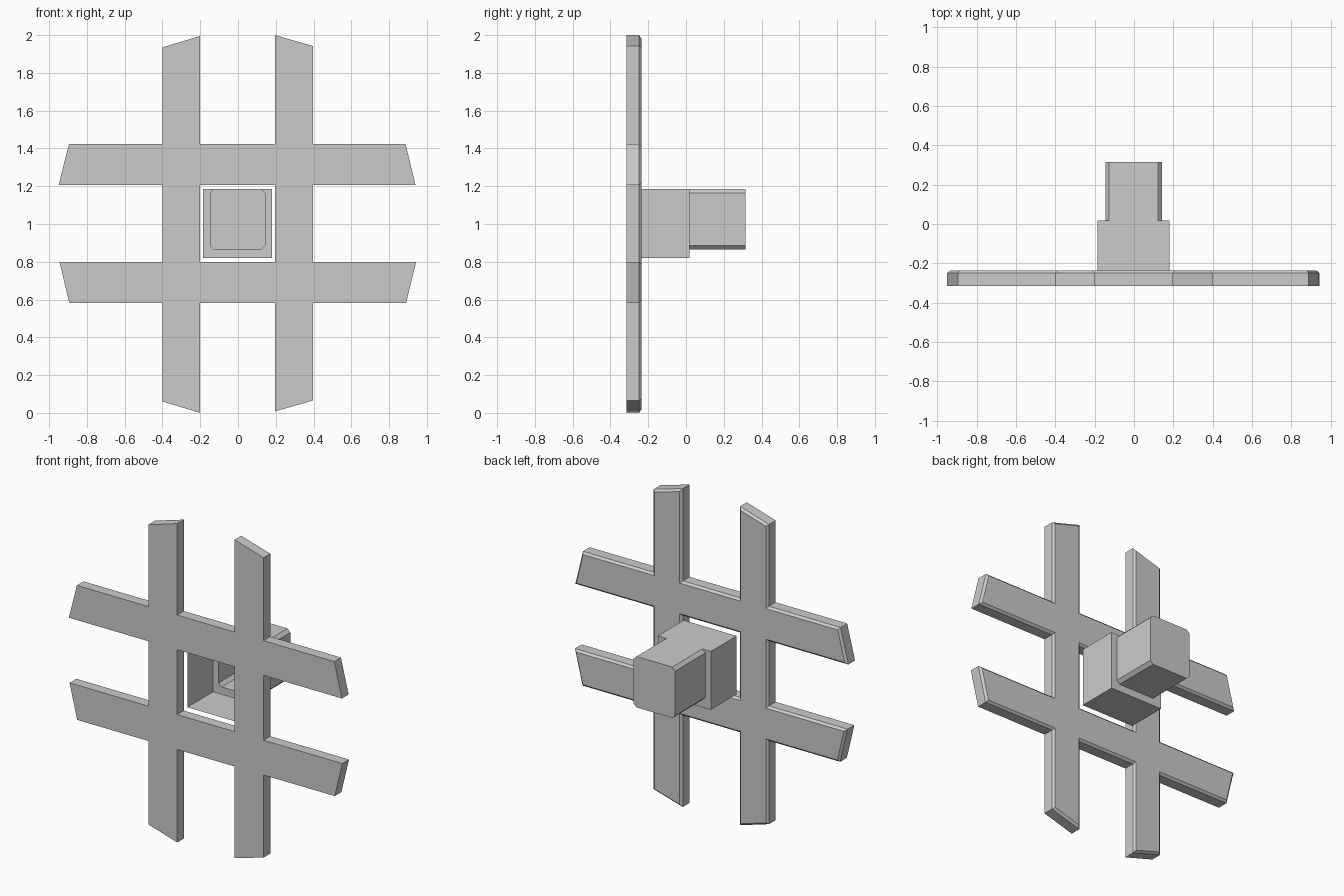
import bpy, bmesh

if "Cube" in bpy.data.objects:
    bpy.data.objects.remove(bpy.data.objects["Cube"])


def finish(name, bm):
    mesh = bpy.data.meshes.new(name)
    bm.to_mesh(mesh)
    bm.free()
    obj = bpy.data.objects.new(name, mesh)
    bpy.context.collection.objects.link(obj)
    return obj


# Hash-shaped plate: crossing lines and slanted arm tips, drawn in x/z
FRONT, BACK = -0.315, -0.236
xs = [-0.40, -0.20, 0.196, 0.398]
zs = [0.582, 0.80, 1.206, 1.423]
bottom_tips = [0.06, 0.0, 0.008, 0.066]
top_tips = [1.935, 1.995, 2.0, 1.942]
left_tips = [-0.893, -0.945, -0.95, -0.895]
right_tips = [0.89, 0.943, 0.94, 0.887]

bm = bmesh.new()
grid = {}
for i in range(4):
    grid[i + 1, 0] = bm.verts.new((xs[i], FRONT, bottom_tips[i]))
    grid[i + 1, 5] = bm.verts.new((xs[i], FRONT, top_tips[i]))
    grid[0, i + 1] = bm.verts.new((left_tips[i], FRONT, zs[i]))
    grid[5, i + 1] = bm.verts.new((right_tips[i], FRONT, zs[i]))
    for j in range(4):
        grid[i + 1, j + 1] = bm.verts.new((xs[i], FRONT, zs[j]))
for i in range(5):
    for j in range(5):
        if i in (1, 3) or j in (1, 3):
            bm.faces.new([grid[i, j], grid[i + 1, j], grid[i + 1, j + 1], grid[i, j + 1]])

# Thickness, then a small chamfer round the back rim
ext = bmesh.ops.extrude_face_region(bm, geom=bm.faces[:], use_keep_orig=True)
for v in ext["geom"]:
    if isinstance(v, bmesh.types.BMVert):
        v.co.y = BACK
bmesh.ops.recalc_face_normals(bm, faces=bm.faces[:])
rim = [e for e in bm.edges
       if all(v.co.y > BACK - 0.001 for v in e.verts)
       and any(abs(f.normal.y) < 0.5 for f in e.link_faces)]
bmesh.ops.bevel(bm, geom=rim, offset=0.013, segments=1, affect='EDGES')
finish("hash_plate", bm)

# Hollow stepped mount: square sleeve open to the front, narrower capped plug
bm = bmesh.new()


def loop(points, y):
    return [bm.verts.new((x, y, z)) for x, z in points]


def wall(a, b):
    for k in range(len(a)):
        n = (k + 1) % len(a)
        bm.faces.new([a[k], a[n], b[n], b[k]])


STEP, END, C = 0.018, 0.315, 0.02
l, r, b, t = -0.146, 0.142, 0.866, 1.185
square = [(-0.185, t), (-0.185, 0.82), (0.181, 0.82), (0.181, t)]
octagon = [(r - C, t), (r, t - C), (r, b + C), (r - C, b),
           (l + C, b), (l, b + C), (l, t - C), (l + C, t)]
sleeve_front, sleeve_back = loop(square, BACK), loop(square, STEP)
plug_front, plug_back = loop(octagon, STEP), loop(octagon, END)
wall(sleeve_front, sleeve_back)
wall(plug_front, plug_back)
bm.faces.new(sleeve_back + plug_front)  # U-shaped step, flush along the top
bm.faces.new(plug_back)
for f in bm.faces:
    f.normal_update()
    # orient every face outward from the mount's axis
    c = f.calc_center_median()
    out = c.copy()
    out.x, out.z = c.x, c.z - 1.02
    out.y = 0
    if abs(f.normal.y) > 0.5:
        out = (0, 1, 0)
    if f.normal.dot(out) < 0:
        f.normal_flip()
finish("mount", bm)
